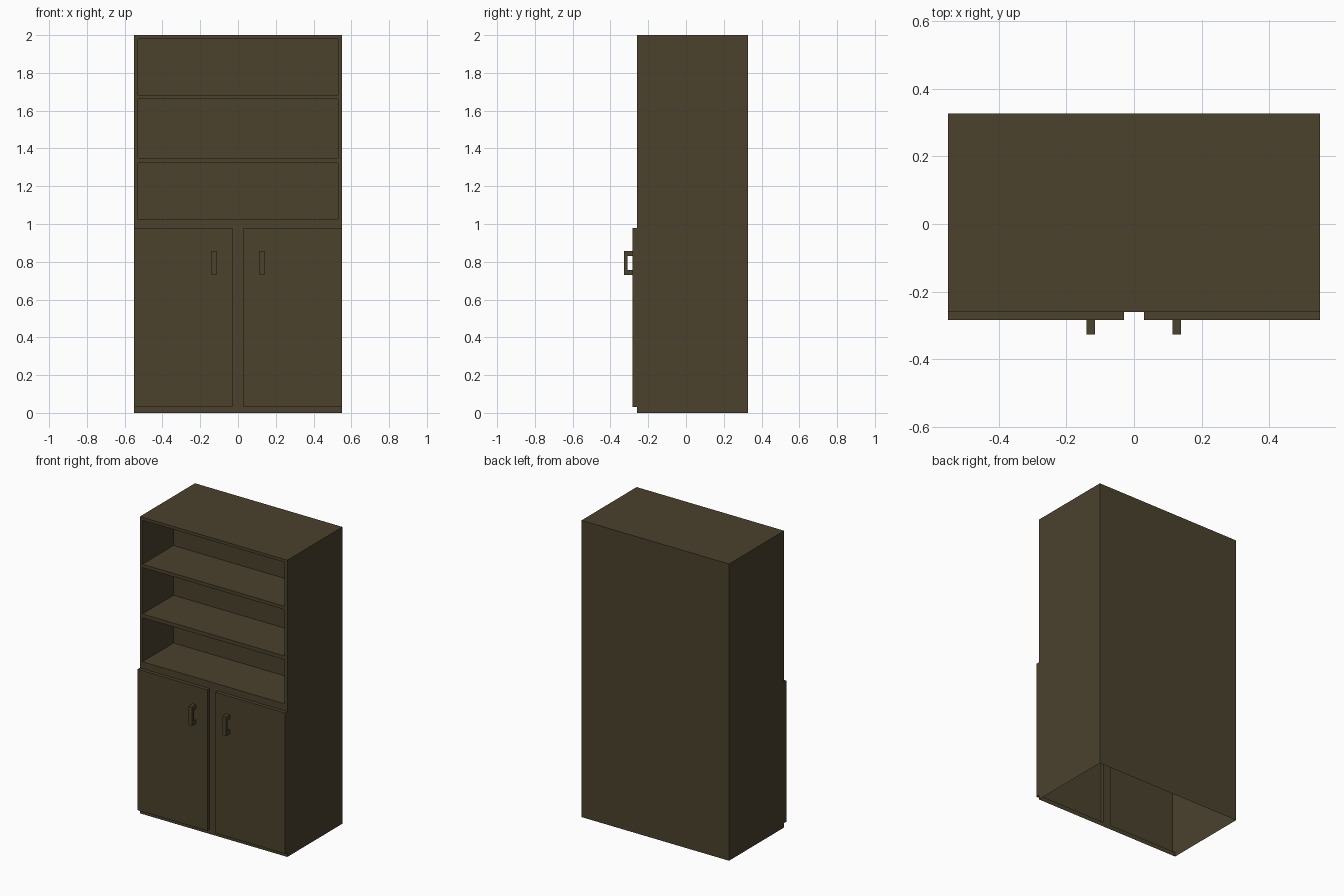
import bpy, bmesh
from mathutils import Vector

if "Cube" in bpy.data.objects:
    bpy.data.objects.remove(bpy.data.objects["Cube"])

W, FRONT, BACK, H = 0.55, -0.26, 0.327, 2.0
DOOR_Y, NICHE_Y, HANDLE_Y = -0.284, 0.07, -0.327

wood = bpy.data.materials.new("dark olive wood")
wood.diffuse_color = (0.070, 0.054, 0.027, 1)
wood.use_nodes = True
wood.node_tree.nodes["Principled BSDF"].inputs["Base Color"].default_value = wood.diffuse_color


def finish(name, bm):
    mesh = bpy.data.meshes.new(name)
    bm.to_mesh(mesh)
    bm.free()
    mesh.materials.append(wood)
    obj = bpy.data.objects.new(name, mesh)
    bpy.context.collection.objects.link(obj)
    return obj


def open_box(x0, x1, y0, y1, z0, z1, open_sides):
    """Box with outward normals, without the faces pointing along open_sides."""
    bm = bmesh.new()
    bmesh.ops.create_cube(bm, size=1)
    bm.normal_update()
    gone = [f for f in bm.faces if any(f.normal.dot(Vector(d)) > 0.9 for d in open_sides)]
    bmesh.ops.delete(bm, geom=gone, context='FACES')
    for v in bm.verts:
        v.co = (x1 if v.co.x > 0 else x0, y1 if v.co.y > 0 else y0, z1 if v.co.z > 0 else z0)
    return bm


# openings in the front: two doors and three shelf niches
doors = {"left_door": (-W, -0.03, 0.03, 0.98), "right_door": (0.03, W, 0.03, 0.98)}
niches = {"lower_niche": (-0.53, 0.53, 1.027, 1.323),
          "middle_niche": (-0.53, 0.53, 1.349, 1.661),
          "upper_niche": (-0.53, 0.53, 1.684, 1.98)}

# outer carcass: sides, back and top, open underneath
finish("carcass", open_box(-W, W, FRONT, BACK, 0, H, [(0, -1, 0), (0, 0, -1)]))

# front frame: grid of cells around the openings
openings = list(doors.values()) + list(niches.values())
xs = sorted({-W, W} | {x for o in openings for x in o[:2]})
zs = sorted({0, H} | {z for o in openings for z in o[2:]})
bm = bmesh.new()
for xa, xb in zip(xs, xs[1:]):
    for za, zb in zip(zs, zs[1:]):
        cx, cz = (xa + xb) / 2, (za + zb) / 2
        if any(o[0] < cx < o[1] and o[2] < cz < o[3] for o in openings):
            continue
        bm.faces.new([bm.verts.new((x, FRONT, z))
                      for x, z in ((xa, za), (xb, za), (xb, zb), (xa, zb))])
bmesh.ops.remove_doubles(bm, verts=bm.verts, dist=1e-4)
finish("front_frame", bm)

# raised door panels, hollow behind
for name, (x0, x1, z0, z1) in doors.items():
    finish(name, open_box(x0, x1, DOOR_Y, FRONT, z0, z1, [(0, 1, 0)]))

# recessed shelf niches, facing inward
for name, (x0, x1, z0, z1) in niches.items():
    bm = open_box(x0, x1, FRONT, NICHE_Y, z0, z1, [(0, -1, 0)])
    bmesh.ops.reverse_faces(bm, faces=bm.faces)
    finish(name, bm)

# U-shaped pull handles, profile in y-z extruded along x
profile = [(DOOR_Y, 0.73), (HANDLE_Y, 0.73), (HANDLE_Y, 0.858), (DOOR_Y, 0.858),
           (DOOR_Y, 0.83), (-0.309, 0.83), (-0.309, 0.757), (DOOR_Y, 0.757)]
for name, x in (("left_handle", -0.128), ("right_handle", 0.126)):
    bm = bmesh.new()
    face = bm.faces.new([bm.verts.new((x - 0.013, y, z)) for y, z in profile])
    new = bmesh.ops.extrude_face_region(bm, geom=[face], use_keep_orig=True)["geom"]
    bmesh.ops.translate(bm, vec=(0.026, 0, 0),
                        verts=[g for g in new if isinstance(g, bmesh.types.BMVert)])
    bmesh.ops.recalc_face_normals(bm, faces=bm.faces)
    finish(name, bm)
